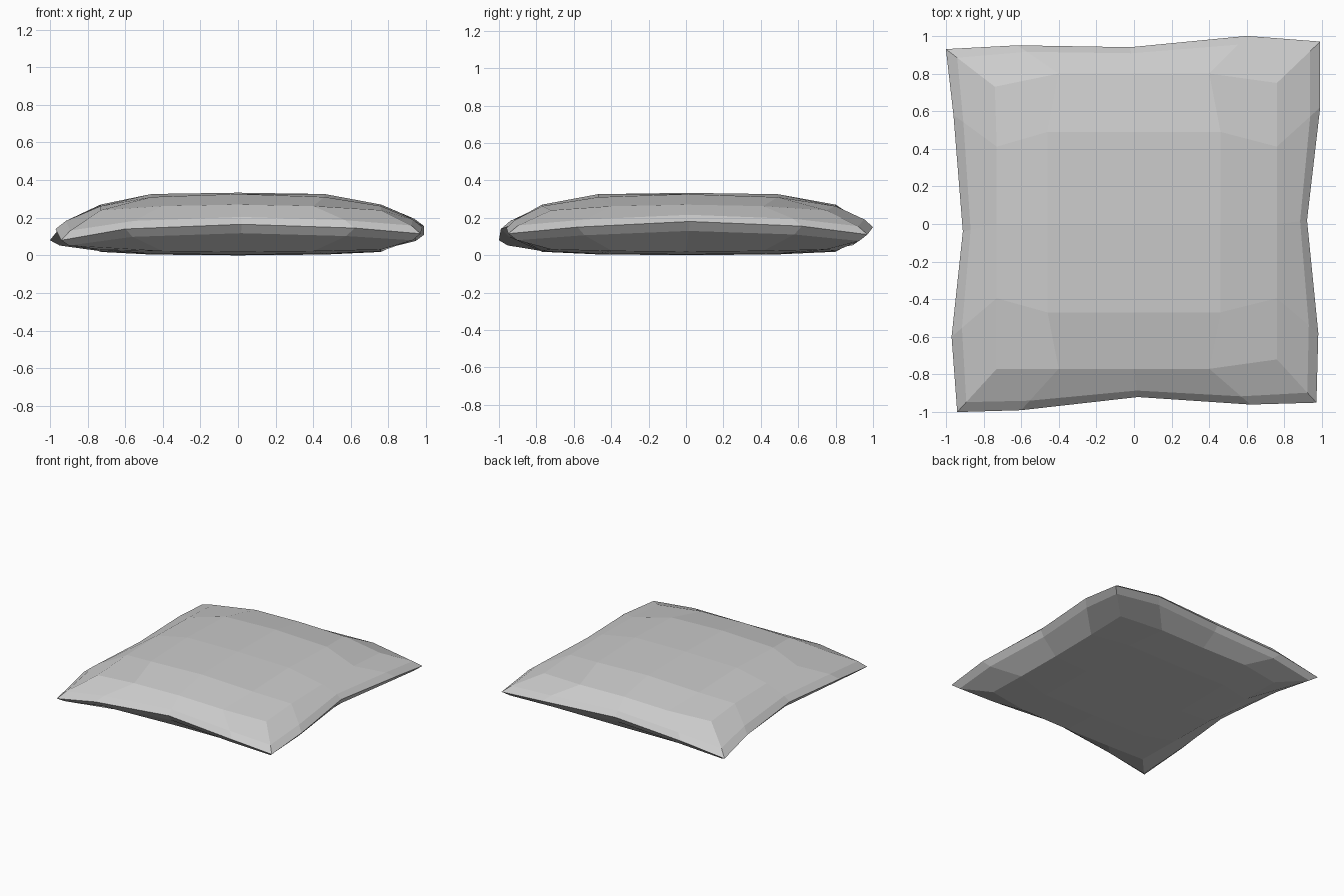
import bpy
import bmesh
from mathutils import Vector

cube = bpy.data.objects.get("Cube")
if cube:
    bpy.data.objects.remove(cube, do_unlink=True)

# Fabric colour
fabric = bpy.data.materials.new("grey_fabric")
fabric.use_nodes = True
grey = (0.6, 0.6, 0.6, 1)
fabric.diffuse_color = grey
shader = fabric.node_tree.nodes["Principled BSDF"]
shader.inputs["Base Color"].default_value = grey
shader.inputs["Roughness"].default_value = 0.8

# Panel layout: column and row positions, and heights by distance from the middle
COLUMNS = (-.73, -.46, 0, .46, .76)
ROWS = (-.77, -.47, 0, .49, .8)
PULLED_CORNERS = {(0, 4): (-.74, .73), (4, 4): (.76, .75), (4, 0): (.76, -.72)}
TOP_HEIGHT = {(0, 0): .333, (0, 1): .326, (1, 1): .31,
              (0, 2): .27, (1, 2): .262, (2, 2): .24}
BOTTOM_HEIGHT = {(0, 0): 0, (0, 1): .004, (1, 1): .008,
                 (0, 2): .018, (1, 2): .022, (2, 2): .03}

# Seam outline, starting at the front right corner of the model and passing the front edge
SEAM = [(-.94, -1, .08), (-.6, -.99, .14), (.02, -.92, .165), (.62, -.96, .145),
        (.97, -.95, .115), (.98, -.58, .15), (.92, .02, .18), (.99, .62, .155),
        (.99, .97, .11), (.6, 1, .15), (-.02, .94, .16), (-.62, .95, .13),
        (-1, .93, .08), (-.96, .58, .13), (-.91, -.04, .15), (-.97, -.6, .14)]

# Grid cells around the border, in the same order as the seam
BORDER = ([(i, 0) for i in range(4)] + [(4, j) for j in range(4)]
          + [(4 - i, 4) for i in range(4)] + [(0, 4 - j) for j in range(4)])


def panel_point(i, j, heights):
    x, y = COLUMNS[i], ROWS[j]
    if j in (0, 4) and i in (1, 3):
        x *= .87
    if i in (0, 4) and j in (1, 3):
        y *= .84
    x, y = PULLED_CORNERS.get((i, j), (x, y))
    key = tuple(sorted((abs(i - 2), abs(j - 2))))
    return Vector((x, y, heights[key]))


def add_panel(bm, heights):
    verts = {(i, j): bm.verts.new(panel_point(i, j, heights))
             for i in range(5) for j in range(5)}
    for i in range(4):
        for j in range(4):
            bm.faces.new([verts[c] for c in
                          ((i, j), (i + 1, j), (i + 1, j + 1), (i, j + 1))])
    return [verts[c] for c in BORDER]


def add_rim(bm, seam, border, amount, bulge):
    rim = []
    for outer, inner in zip(seam, border):
        point = outer.co.lerp(inner.co, amount)
        point.z += bulge
        rim.append(bm.verts.new(point))
    return rim


def bridge(bm, first, second):
    for k in range(len(first)):
        n = (k + 1) % len(first)
        bm.faces.new((first[k], first[n], second[n], second[k]))


# Cushion: two puffed panels joined through rounded rims at a seam
bm = bmesh.new()
top = add_panel(bm, TOP_HEIGHT)
bottom = add_panel(bm, BOTTOM_HEIGHT)
seam = [bm.verts.new(p) for p in SEAM]
upper_rim = add_rim(bm, seam, top, .23, .015)
lower_rim = add_rim(bm, seam, bottom, .2, -.018)
loops = [top, upper_rim, seam, lower_rim, bottom]
for a, b in zip(loops, loops[1:]):
    bridge(bm, a, b)
bmesh.ops.recalc_face_normals(bm, faces=bm.faces)

mesh = bpy.data.meshes.new("cushion")
bm.to_mesh(mesh)
bm.free()
mesh.materials.append(fabric)
cushion = bpy.data.objects.new("cushion", mesh)
bpy.context.collection.objects.link(cushion)
